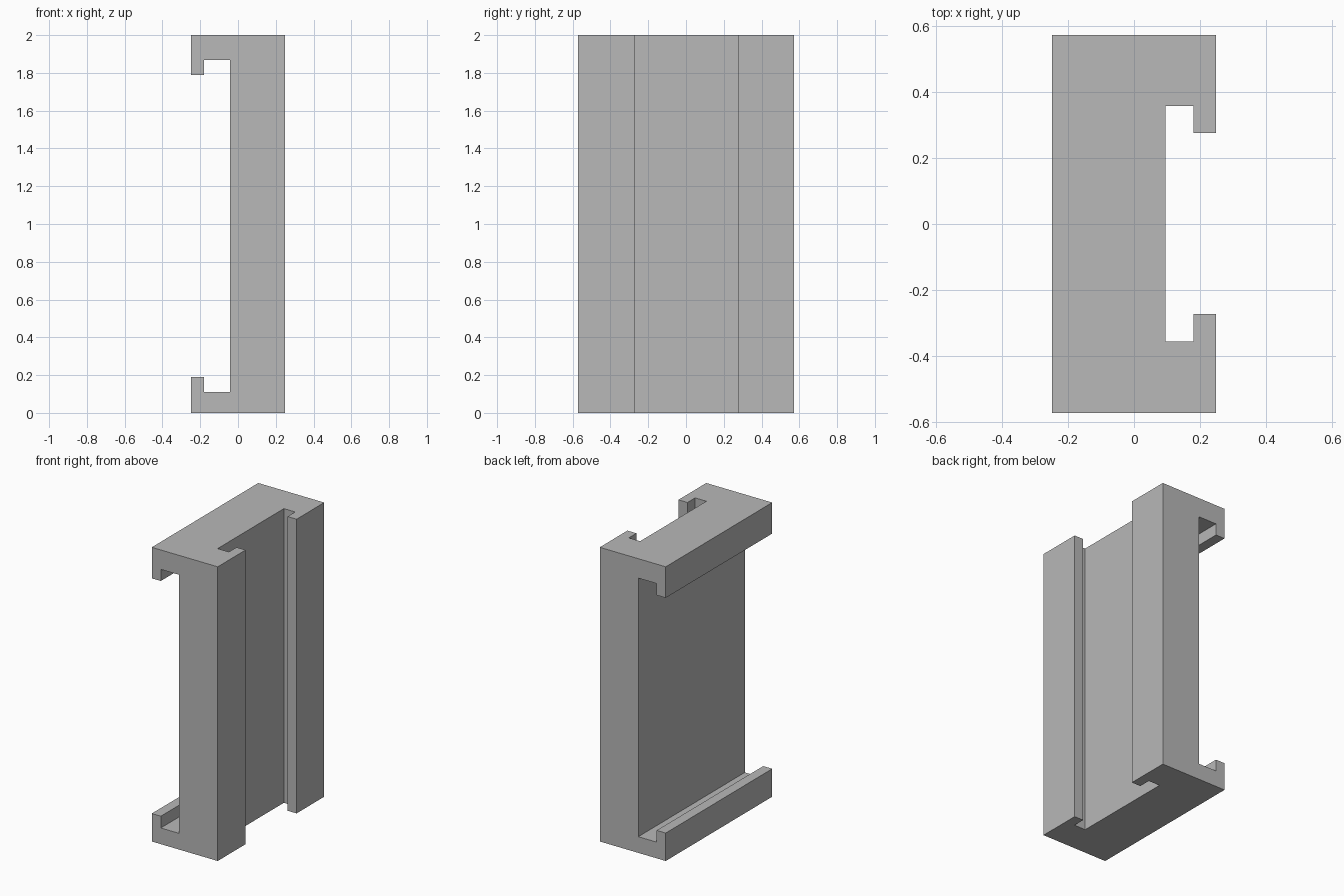
import bpy, bmesh
from mathutils import Vector

cube = bpy.data.objects.get("Cube")
if cube:
    bpy.data.objects.remove(cube, do_unlink=True)

grey = bpy.data.materials.new("plain grey")
grey.use_nodes = True
colour = (0.48, 0.48, 0.48, 1)
grey.diffuse_color = colour
grey.node_tree.nodes["Principled BSDF"].inputs["Base Color"].default_value = colour


def prism(name, profile, sweep):
    """Extrude a closed 3D profile along the sweep vector."""
    bm = bmesh.new()
    face = bm.faces.new([bm.verts.new(p) for p in profile])
    ext = bmesh.ops.extrude_face_region(bm, geom=[face], use_keep_orig=True)
    moved = [v for v in ext["geom"] if isinstance(v, bmesh.types.BMVert)]
    bmesh.ops.translate(bm, verts=moved, vec=Vector(sweep))
    bmesh.ops.recalc_face_normals(bm, faces=bm.faces)
    mesh = bpy.data.meshes.new(name)
    bm.to_mesh(mesh)
    bm.free()
    mesh.materials.append(grey)
    obj = bpy.data.objects.new(name, mesh)
    bpy.context.collection.objects.link(obj)
    return obj


def slot(floor, lip, mouth, lo, hi, lip_lo, lip_hi):
    """T-slot outline as (depth, across) pairs, from the mouth inwards."""
    return [(mouth, lip_lo), (lip, lip_lo), (lip, lo), (floor, lo),
            (floor, hi), (lip, hi), (lip, lip_hi), (mouth, lip_hi)]


# Main block
X, Y, H = 0.248, 0.572, 2.0
outline = [(-X, -Y, 0), (X, -Y, 0), (X, Y, 0), (-X, Y, 0)]
body = prism("slotted_block", outline, (0, 0, H))

# Wide slot on the right side running front to back
wide = slot(-0.042, -0.18, -0.4, 0.11, 1.868, 0.19, 1.789)
# Narrow slot on the left side running bottom to top
narrow = slot(0.095, 0.18, 0.4, -0.355, 0.357, -0.273, 0.275)
cutters = [
    prism("wide_slot_cutter", [(x, -1, z) for x, z in wide], (0, 2, 0)),
    prism("narrow_slot_cutter", [(x, y, -0.5) for x, y in narrow], (0, 0, 3)),
]

bpy.context.view_layer.objects.active = body
for cutter in cutters:
    mod = body.modifiers.new(cutter.name, "BOOLEAN")
    mod.operation = "DIFFERENCE"
    mod.solver = "EXACT"
    mod.object = cutter
    bpy.ops.object.modifier_apply(modifier=mod.name)
    bpy.data.objects.remove(cutter, do_unlink=True)
